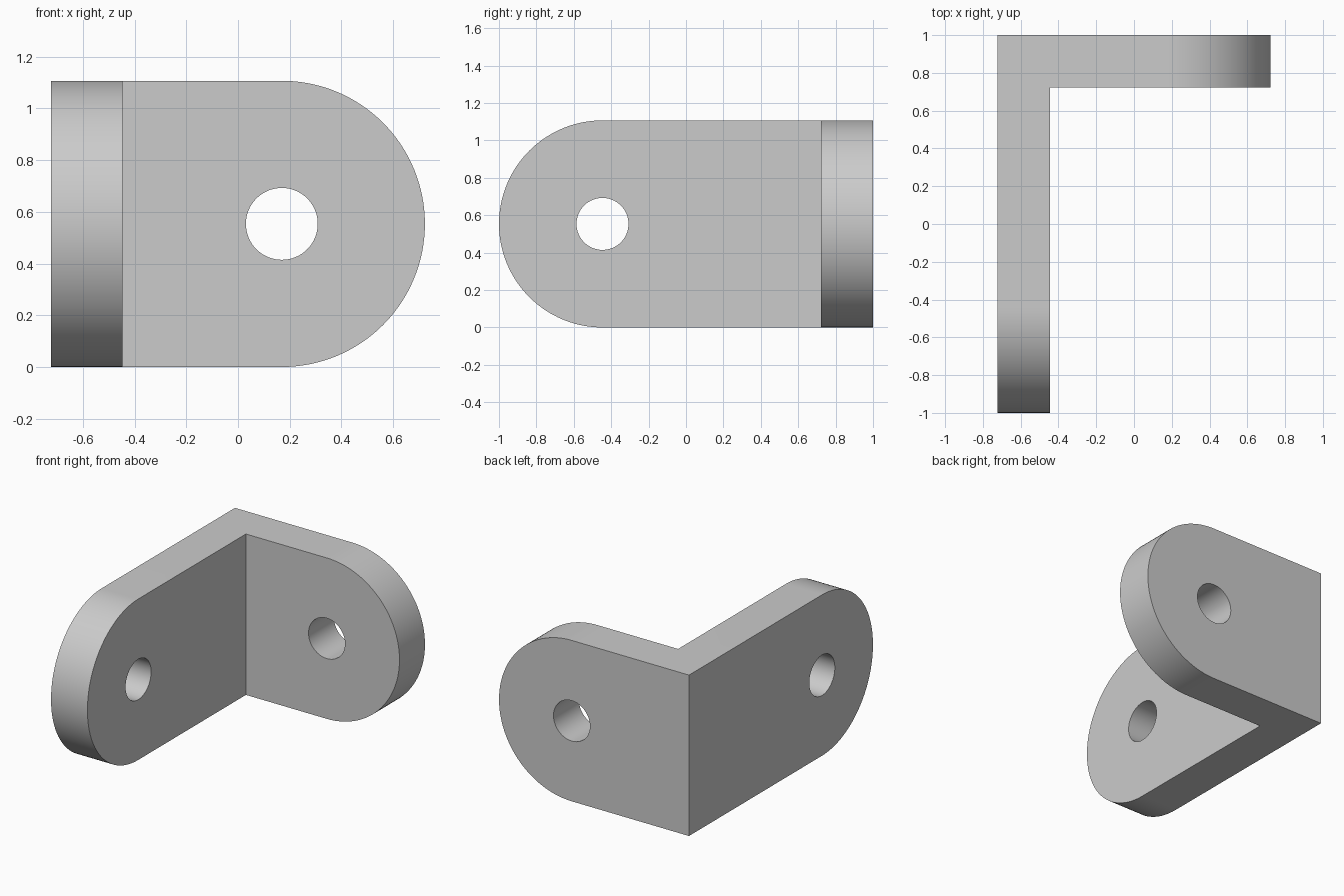
import bpy
import bmesh
import math

cube = bpy.data.objects.get("Cube")
if cube:
    bpy.data.objects.remove(cube)

HALF_X = 0.723       # half width of the bracket
THICK = 0.277        # plate thickness
R = 0.5535           # tip radius, also half the height
HOLE = 0.139         # bolt hole radius
SEGS = 32            # segments per half circle


def half_outline(length, start):
    """Upper half of a round-tipped plate with a bolt hole, as (u, z) points."""
    c = length - R
    tip = [(c + R * math.sin(math.pi / 2 * i / SEGS),
            R * math.cos(math.pi / 2 * i / SEGS)) for i in range(SEGS + 1)]
    hole = [(c + HOLE * math.cos(math.pi * i / SEGS),
             HOLE * math.sin(math.pi * i / SEGS)) for i in range(SEGS + 1)]
    return [(start, 0), (start, R)] + tip + hole


def add_arm(bm, length, place):
    """Add one plate, mitred at the corner, as two mirrored halves."""
    for side in (1, -1):
        outer, inner = [
            [bm.verts.new(place(u, w, R + side * z)) for u, z in half_outline(length, w)]
            for w in (0, THICK)]
        bm.faces.new(outer)
        bm.faces.new(inner)
        # rim and hole wall; the mitre and the mid seams stay open
        n = len(outer)
        seams = (0, SEGS + 2, n - 1)
        for i in range(n):
            if i not in seams:
                j = (i + 1) % n
                bm.faces.new((outer[i], outer[j], inner[j], inner[i]))


bm = bmesh.new()
# back plate runs along x, side plate runs towards the front
add_arm(bm, 2 * HALF_X, lambda u, w, z: (u - HALF_X, 1 - w, z))
add_arm(bm, 2, lambda u, w, z: (w - HALF_X, 1 - u, z))
bmesh.ops.remove_doubles(bm, verts=bm.verts, dist=0.0005)
bmesh.ops.recalc_face_normals(bm, faces=bm.faces)

mesh = bpy.data.meshes.new("corner_bracket")
bm.to_mesh(mesh)
bm.free()
bracket = bpy.data.objects.new("corner_bracket", mesh)
bpy.context.collection.objects.link(bracket)

# plain grey finish
grey = bpy.data.materials.new("light_grey")
grey.use_nodes = True
color = (0.6, 0.6, 0.6, 1)
grey.diffuse_color = color
grey.node_tree.nodes["Principled BSDF"].inputs["Base Color"].default_value = color
mesh.materials.append(grey)

# smooth rounded ends and holes, crisp plate edges
bpy.ops.object.select_all(action='DESELECT')
bracket.select_set(True)
bpy.context.view_layer.objects.active = bracket
bpy.ops.object.shade_smooth_by_angle(angle=math.radians(30))
